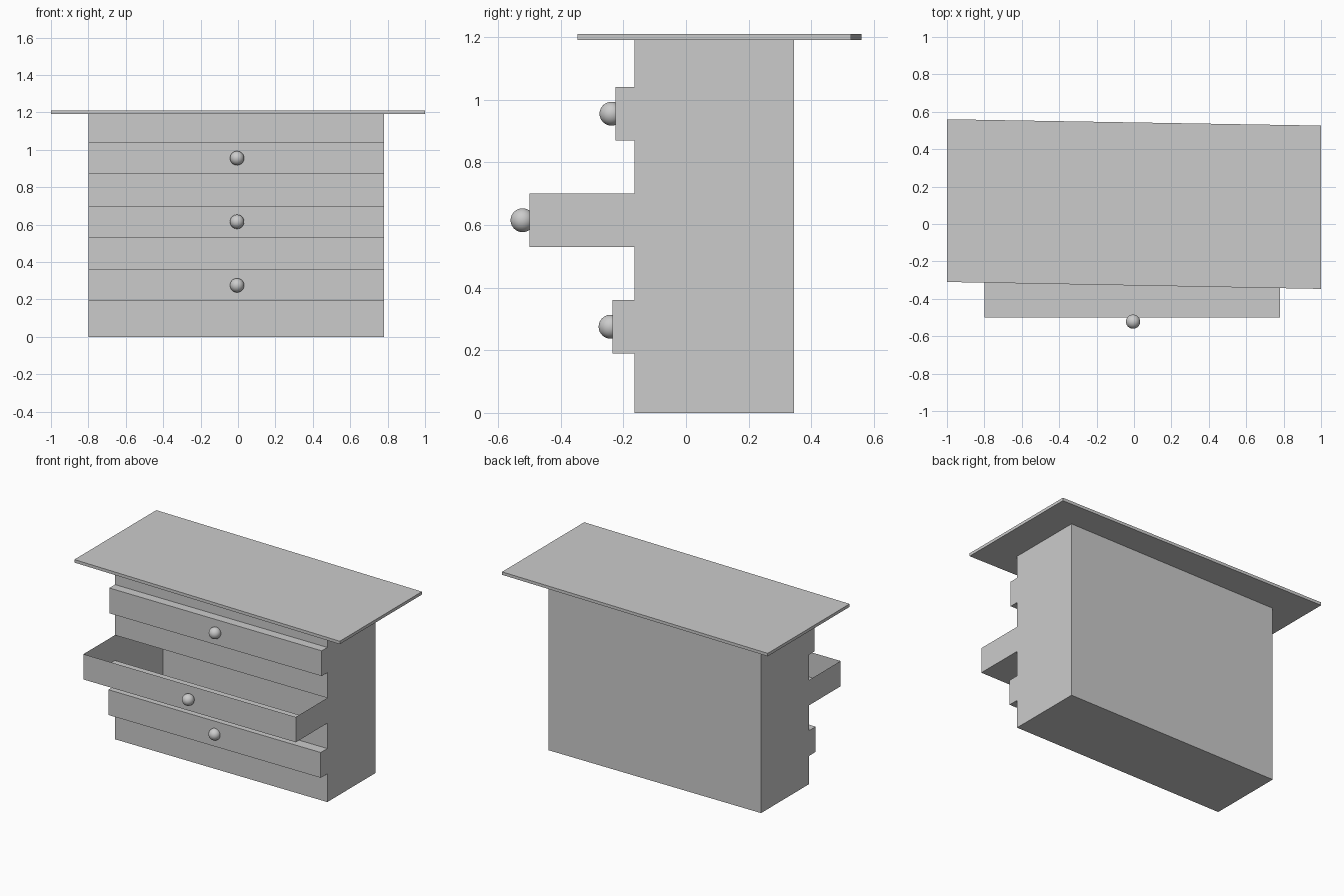
import bpy
import bmesh

cube = bpy.data.objects.get("Cube")
if cube:
    bpy.data.objects.remove(cube, do_unlink=True)

GREY = (0.6, 0.6, 0.6, 1.0)
grey = bpy.data.materials.new("plain_grey")
grey.use_nodes = True
grey.diffuse_color = GREY
grey.node_tree.nodes["Principled BSDF"].inputs["Base Color"].default_value = GREY


def add_object(name, bm):
    mesh = bpy.data.meshes.new(name)
    bm.to_mesh(mesh)
    bm.free()
    mesh.materials.append(grey)
    obj = bpy.data.objects.new(name, mesh)
    bpy.context.collection.objects.link(obj)
    return obj


def extruded(points, offset):
    """Closed prism from a flat outline."""
    bm = bmesh.new()
    face = bm.faces.new([bm.verts.new(p) for p in points])
    result = bmesh.ops.extrude_face_region(bm, geom=[face], use_keep_orig=True)
    verts = [g for g in result["geom"] if isinstance(g, bmesh.types.BMVert)]
    bmesh.ops.translate(bm, verts=verts, vec=offset)
    bmesh.ops.recalc_face_normals(bm, faces=bm.faces)
    return bm


LEFT, RIGHT = -0.80, 0.78
FRONT, BACK, HEIGHT = -0.165, 0.345, 1.19
# Each drawer: bottom, top, how far forward its front sits, knob centre
DRAWERS = [
    ("lower", 0.19, 0.36, -0.235, -0.241),
    ("middle", 0.53, 0.70, -0.50, -0.522),
    ("upper", 0.87, 1.04, -0.225, -0.238),
]

# Cabinet: side profile with the drawers stepping out of the front
profile = [(BACK, 0), (FRONT, 0)]
for _, low, high, reach, _ in DRAWERS:
    profile += [(FRONT, low), (reach, low), (reach, high), (FRONT, high)]
profile += [(FRONT, HEIGHT), (BACK, HEIGHT)]
bm = extruded([(LEFT, y, z) for y, z in profile], (RIGHT - LEFT, 0, 0))

# The pulled-out middle drawer is open on top, into the hollow cabinet
open_top = [f for f in bm.faces if f.normal.z > 0.9
            and abs(f.calc_center_median().z - DRAWERS[1][2]) < 0.01]
bmesh.ops.delete(bm, geom=open_top, context='FACES')
add_object("cabinet", bm)

# Slightly skewed table top
corners = [(-1, -0.31), (1, -0.347), (1, 0.526), (-1, 0.56)]
add_object("table_top", extruded([(x, y, HEIGHT) for x, y in corners], (0, 0, 0.02)))

# Round drawer knobs
for name, low, high, _, knob_y in DRAWERS:
    bm = bmesh.new()
    bmesh.ops.create_uvsphere(bm, u_segments=32, v_segments=16, radius=0.038)
    for face in bm.faces:
        face.smooth = True
    knob = add_object(name + "_drawer_knob", bm)
    knob.location = (-0.005, knob_y, (low + high) / 2)
